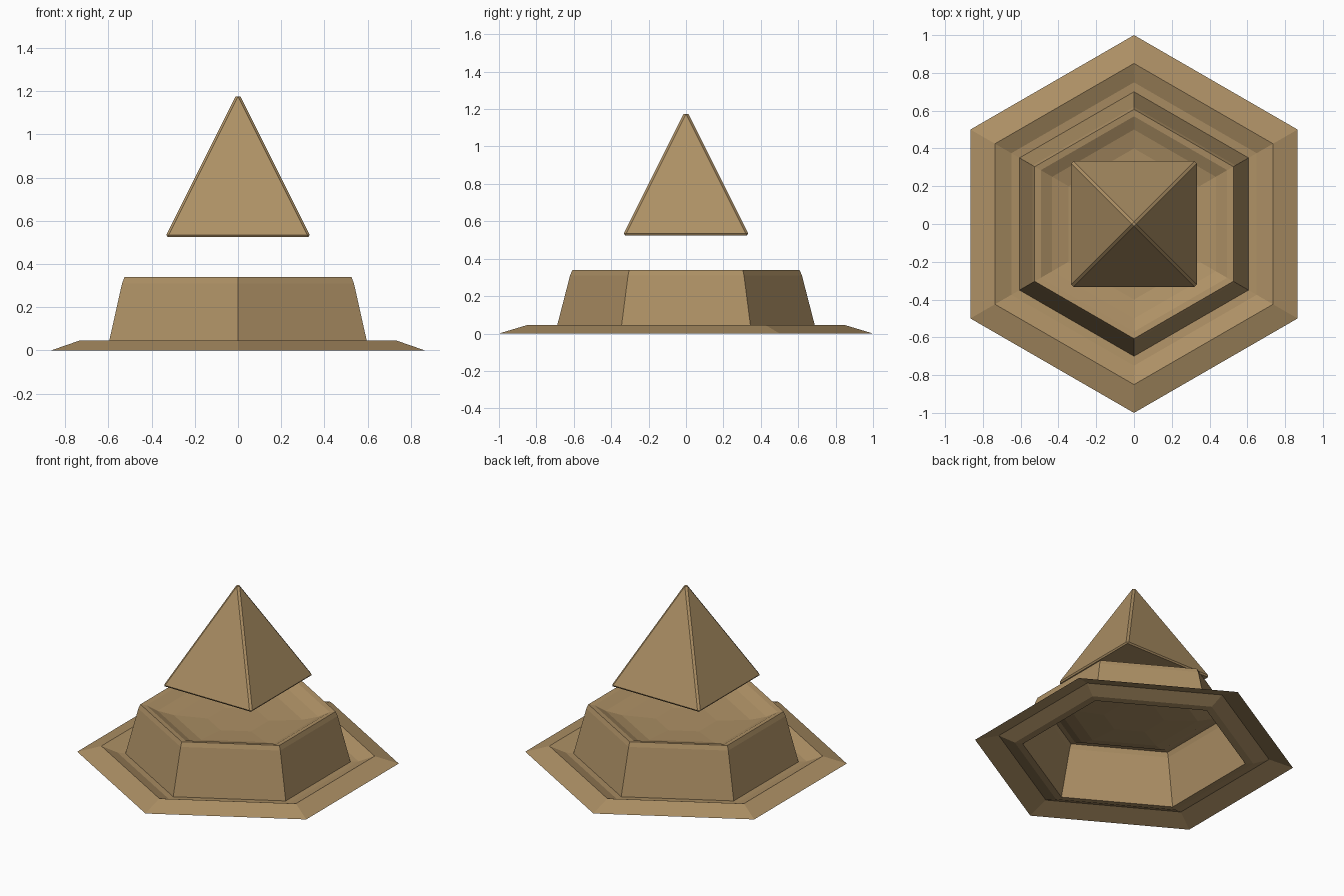
import bpy, bmesh
from math import sin, cos, pi, sqrt

if "Cube" in bpy.data.objects:
    bpy.data.objects.remove(bpy.data.objects["Cube"])

tan = bpy.data.materials.new("tan_stone")
tan.diffuse_color = (0.42, 0.28, 0.13, 1)
tan.use_nodes = True
tan.node_tree.nodes["Principled BSDF"].inputs["Base Color"].default_value = tan.diffuse_color


def finish(bm, name):
    bmesh.ops.recalc_face_normals(bm, faces=bm.faces)
    mesh = bpy.data.meshes.new(name)
    bm.to_mesh(mesh)
    bm.free()
    mesh.materials.append(tan)
    obj = bpy.data.objects.new(name, mesh)
    bpy.context.collection.objects.link(obj)
    return obj


def hex_shell(name, profile):
    """Open-bottomed hexagonal shell from (corner radius, height) pairs, closed at the centre."""
    bm = bmesh.new()
    rings = [[bm.verts.new((r * sin(i * pi / 3), r * cos(i * pi / 3), z)) for i in range(6)]
             for r, z in profile]
    for a, b in zip(rings, rings[1:]):
        for i in range(6):
            j = (i + 1) % 6
            bm.faces.new((a[i], b[i], b[j], a[j]))
    bm.faces.new(rings[-1])
    obj = finish(bm, name)
    # The shell is open underneath: make sure the top faces point up
    if obj.data.polygons[-1].normal.z < 0:
        obj.data.flip_normals()
    return obj


# Pedestal: sloped skirt, groove, tapering wall, chamfered rim and shallow bowl
hex_shell("pedestal", [
    (1.00, 0.0), (0.85, 0.045), (0.75, 0.005), (0.70, 0.0),
    (0.62, 0.31), (0.607, 0.34), (0.57, 0.335),
    (0.50, 0.30), (0.40, 0.275), (0.19, 0.26),
])

# Floating pyramid with narrow chamfers
half, base, height = 0.3375, 0.525, 0.675
bm = bmesh.new()
bmesh.ops.create_cone(bm, cap_ends=True, segments=4, radius1=half * sqrt(2),
                      radius2=0, depth=height)
bmesh.ops.remove_doubles(bm, verts=bm.verts, dist=1e-4)
# Square the base up with the axes and lift it
for v in bm.verts:
    x, y, z = v.co
    c = sqrt(0.5)
    v.co = ((x - y) * c, (x + y) * c, z + base + height / 2)
bmesh.ops.bevel(bm, geom=bm.edges[:], offset=0.0115, offset_type='OFFSET',
                segments=1, affect='EDGES')
finish(bm, "floating_pyramid")
